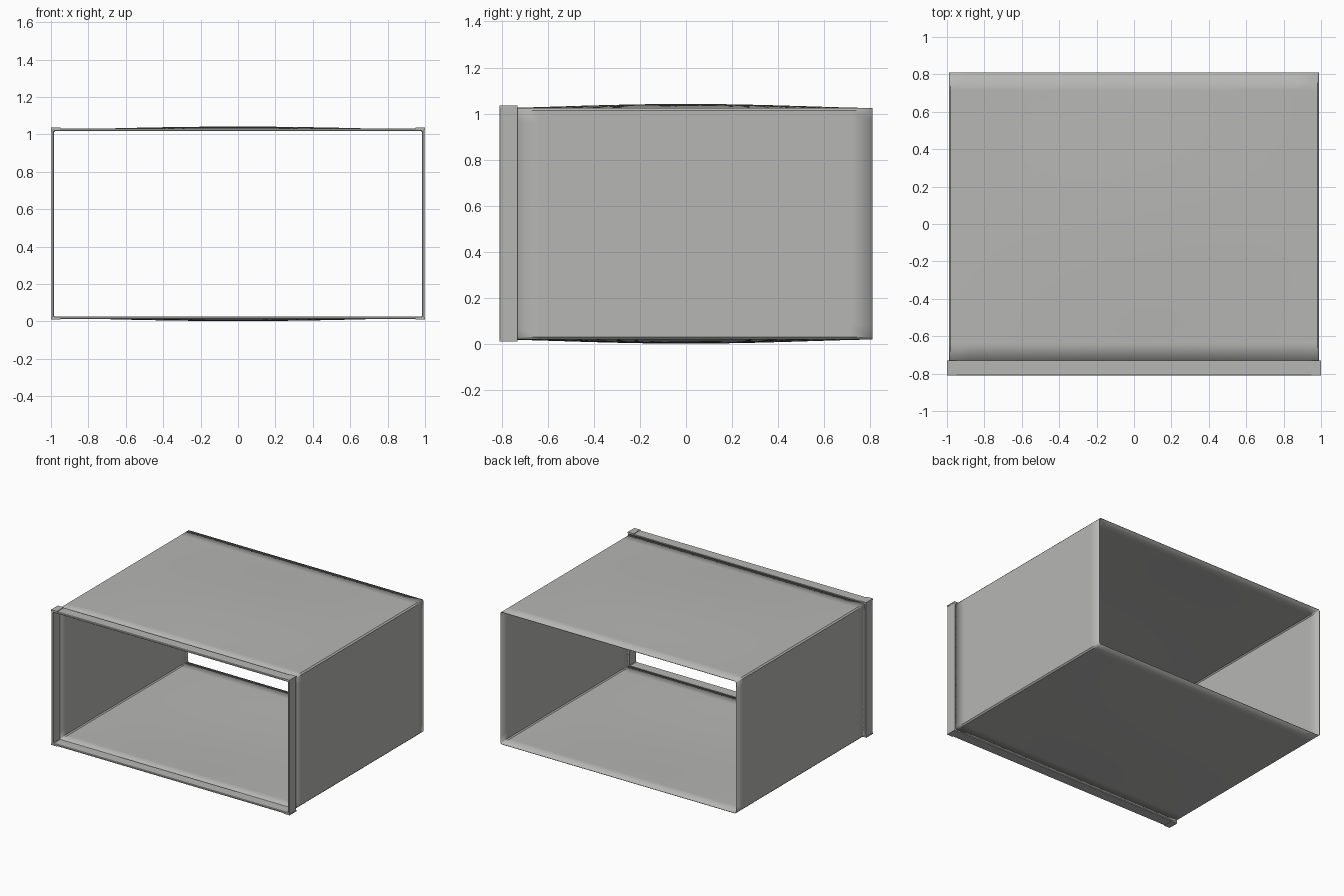
import bpy, bmesh, math

if "Cube" in bpy.data.objects:
    bpy.data.objects.remove(bpy.data.objects["Cube"])

grey = bpy.data.materials.new("metal grey")
grey.diffuse_color = (0.47, 0.47, 0.46, 1)
grey.use_nodes = True
grey.node_tree.nodes["Principled BSDF"].inputs["Base Color"].default_value = grey.diffuse_color


def finish(name, bm):
    bmesh.ops.recalc_face_normals(bm, faces=bm.faces)
    me = bpy.data.meshes.new(name)
    bm.to_mesh(me)
    bm.free()
    me.materials.append(grey)
    ob = bpy.data.objects.new(name, me)
    bpy.context.collection.objects.link(ob)
    bpy.ops.object.select_all(action='DESELECT')
    bpy.context.view_layer.objects.active = ob
    ob.select_set(True)
    bpy.ops.object.shade_smooth_by_angle(angle=math.radians(30))
    return ob


def section(w, z0, z1, c, n):
    """Rectangle outline with small cut corners and n steps along each side."""
    corners = [(-w + c, z1), (w - c, z1), (w, z1 - c), (w, z0 + c),
               (w - c, z0), (-w + c, z0), (-w, z0 + c), (-w, z1 - c)]
    pts = []
    for i, a in enumerate(corners):
        b = corners[(i + 1) % 8]
        steps = n if i % 2 == 0 else 1
        pts += [(a[0] + (b[0] - a[0]) * k / steps,
                 a[1] + (b[1] - a[1]) * k / steps) for k in range(steps)]
    return pts


def loft(bm, rings, closed=False):
    n = len(rings[0])
    pairs = list(zip(rings, rings[1:]))
    if closed:
        pairs.append((rings[-1], rings[0]))
    for a, b in pairs:
        for i in range(n):
            j = (i + 1) % n
            bm.faces.new((a[i], a[j], b[j], b[i]))


# wrapper: open sleeve whose top and bottom swell gently at the middle
W, Z0, Z1, Y0, Y1 = 0.99, 0.02, 1.024, -0.735, 0.81
bm = bmesh.new()
rings = []
for s in range(17):
    y = Y0 + (Y1 - Y0) * s / 16
    ring = []
    for x, z in section(W, Z0, Z1, 0.01, 20):
        swell = (0.018 * max(0, math.cos(math.pi * x / 1.96))
                 * max(0, math.cos(math.pi * y / 1.62)) ** 1.3)
        if z > Z1 - 0.001:
            z += swell
        elif z < Z0 + 0.001:
            z -= swell
        ring.append(bm.verts.new((x, y, z)))
    rings.append(ring)
loft(bm, rings)
wrapper = finish("wrapper_sleeve", bm)
mod = wrapper.modifiers.new("sheet", 'SOLIDIFY')
mod.thickness = 0.004
mod.offset = -1

# front rim: hollow frame around the front opening
bm = bmesh.new()
rings = []
for w, z0, z1, c, y in ((0.998, 0.013, 1.032, 0.004, -0.806),
                        (0.998, 0.013, 1.032, 0.004, -0.73),
                        (0.983, 0.027, 1.017, 0.004, -0.73),
                        (0.983, 0.027, 1.017, 0.004, -0.806),
                        (0.986, 0.024, 1.020, 0.004, -0.81),
                        (0.995, 0.016, 1.029, 0.004, -0.81)):
    rings.append([bm.verts.new((x, y, z)) for x, z in section(w, z0, z1, c, 1)])
loft(bm, rings, closed=True)
finish("front_rim", bm)

# raised caps on the four rim corners
for sx, side in ((-1, "left"), (1, "right")):
    for z, level in ((0.0155, "lower"), (1.0315, "upper")):
        bm = bmesh.new()
        bmesh.ops.create_cube(bm, size=1)
        for v in bm.verts:
            v.co.x = sx * 0.975 + v.co.x * 0.05
            v.co.y = -0.77 + v.co.y * 0.08
            v.co.z = z + v.co.z * 0.009
        finish(f"{side}_{level}_rim_cap", bm)
